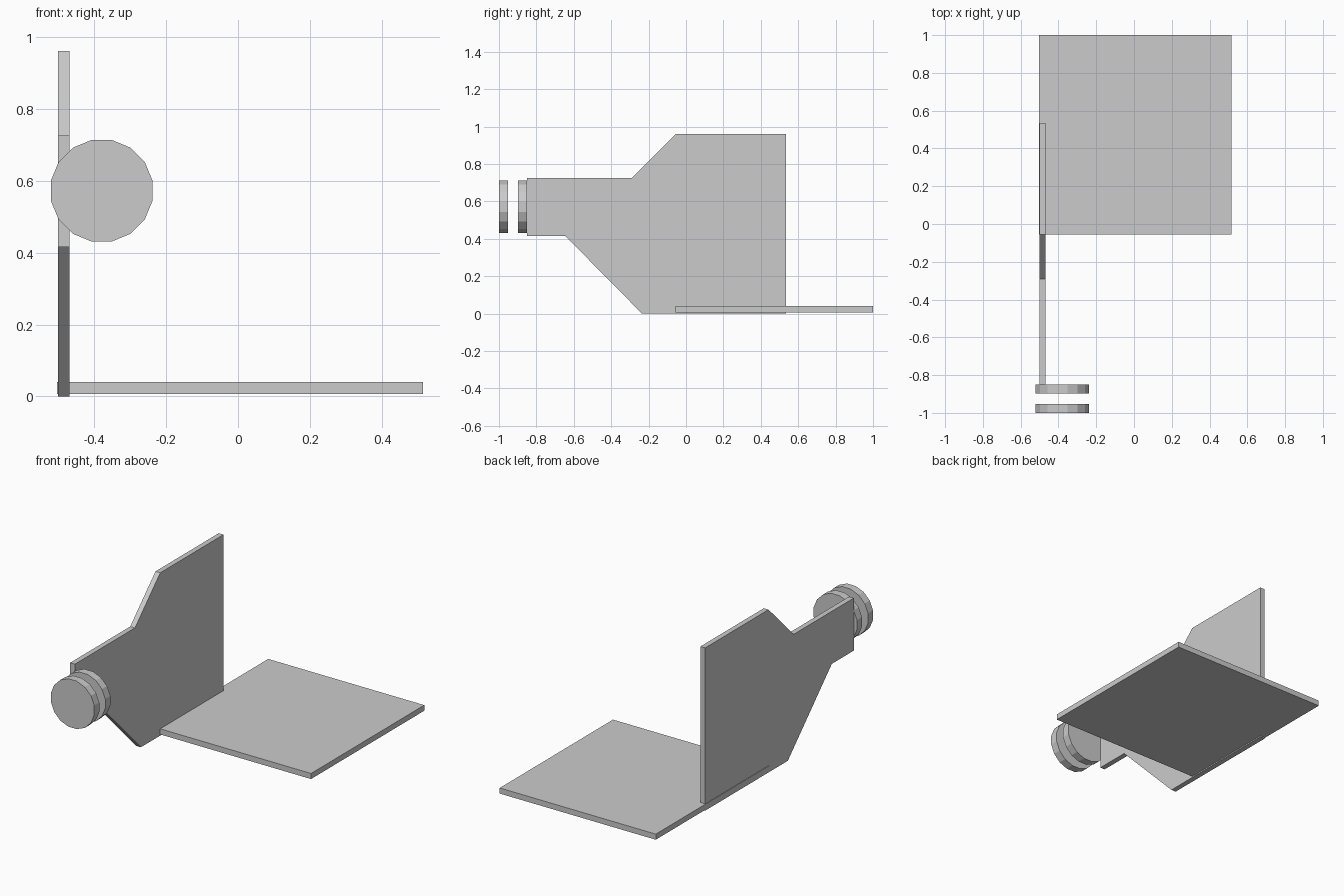
import bpy
import bmesh
from math import pi
from mathutils import Matrix, Vector

default = bpy.data.objects.get("Cube")
if default:
    bpy.data.objects.remove(default, do_unlink=True)

# One plain grey for every part
grey = bpy.data.materials.new("plain_grey")
grey.use_nodes = True
colour = (0.6, 0.6, 0.6, 1)
grey.diffuse_color = colour
grey.node_tree.nodes["Principled BSDF"].inputs["Base Color"].default_value = colour


def finish(name, bm):
    bmesh.ops.recalc_face_normals(bm, faces=bm.faces)
    mesh = bpy.data.meshes.new(name)
    bm.to_mesh(mesh)
    bm.free()
    mesh.materials.append(grey)
    obj = bpy.data.objects.new(name, mesh)
    bpy.context.collection.objects.link(obj)
    return obj


def box(name, low, high):
    low, high = Vector(low), Vector(high)
    bm = bmesh.new()
    size = Matrix.Diagonal((*(high - low), 1))
    bmesh.ops.create_cube(bm, size=1, matrix=Matrix.Translation((low + high) / 2) @ size)
    return finish(name, bm)


def side_panel(name, profile, x0, x1):
    bm = bmesh.new()
    face = bm.faces.new([bm.verts.new((x0, y, z)) for y, z in profile])
    result = bmesh.ops.extrude_face_region(bm, geom=[face])
    verts = [v for v in result["geom"] if isinstance(v, bmesh.types.BMVert)]
    # extrude_face_region keeps the source face as the near cap only if it is isolated
    bmesh.ops.translate(bm, verts=verts, vec=(x1 - x0, 0, 0))
    if len(bm.faces) < len(profile) + 2:
        bmesh.ops.holes_fill(bm, edges=[e for e in bm.edges if e.is_boundary])
    return finish(name, bm)


def disc(name, y0, y1, sides=16):
    bm = bmesh.new()
    place = (Matrix.Translation((-0.379, (y0 + y1) / 2, 0.572))
             @ Matrix.Rotation(pi / 2, 4, "X") @ Matrix.Rotation(pi / sides, 4, "Z"))
    bmesh.ops.create_cone(bm, cap_ends=True, segments=sides, radius1=0.144,
                          radius2=0.144, depth=y1 - y0, matrix=place)
    return finish(name, bm)


# Flat floor plate
box("floor_plate", (-0.503, -0.055, 0.007), (0.515, 1.0, 0.04))

# Upright panel with a forward arm
outline = [(-0.85, 0.415), (-0.85, 0.725), (-0.29, 0.725), (-0.055, 0.96),
           (0.535, 0.96), (0.535, 0), (-0.235, 0), (-0.645, 0.415)]
side_panel("upright_panel", outline, -0.5, -0.469)

# Pair of discs at the end of the arm
disc("front_disc", -1.0, -0.953)
disc("rear_disc", -0.897, -0.85)
